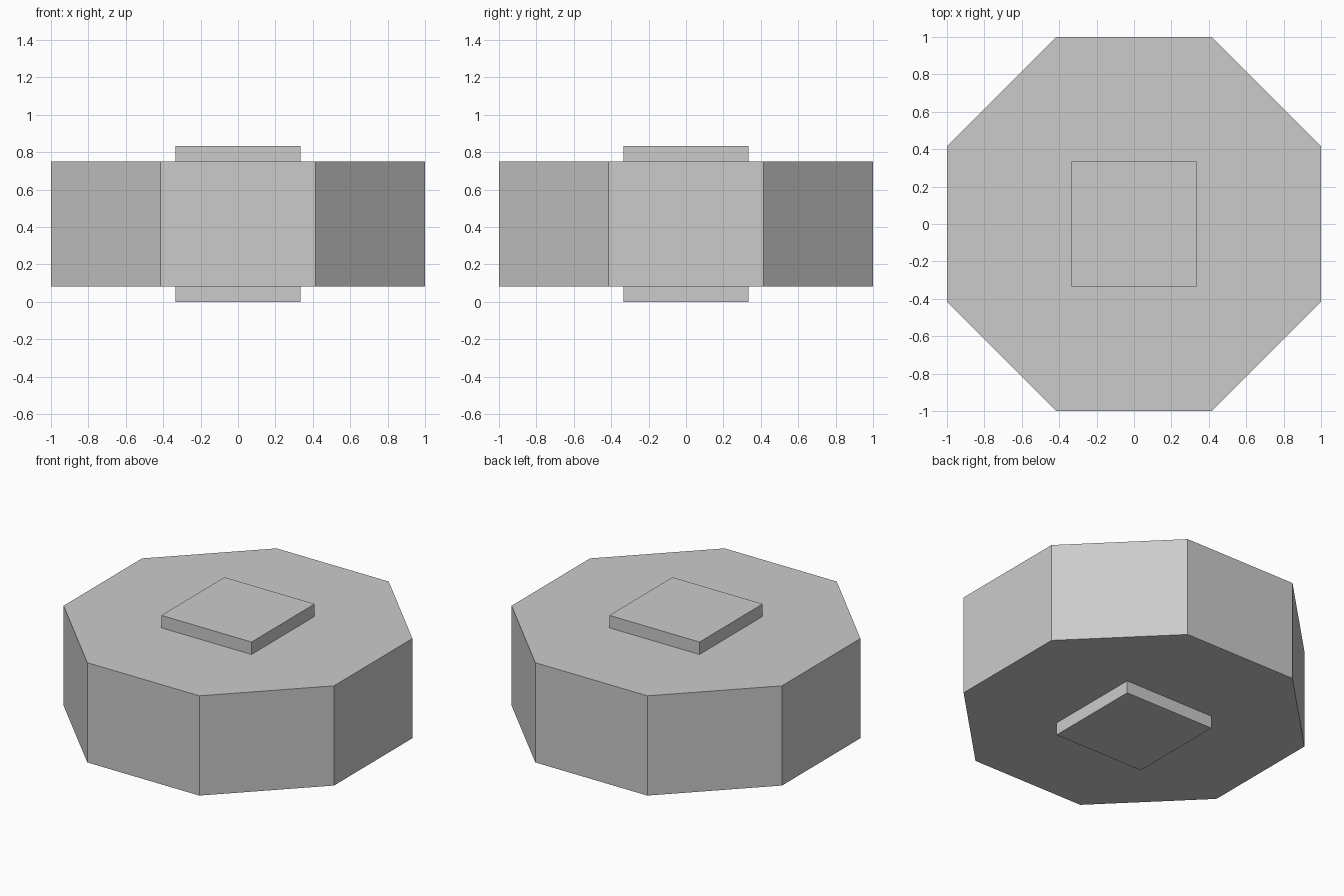
import bpy
import math

if "Cube" in bpy.data.objects:
    bpy.data.objects.remove(bpy.data.objects["Cube"])

BODY_BOTTOM, BODY_TOP, HEIGHT = 0.0833, 0.75, 0.8333
HALF_PLATE = 0.3333


def add_prism(name, sides, apothem, z0, z1):
    """Upright regular prism with flat sides facing the x and y axes."""
    bpy.ops.mesh.primitive_cylinder_add(
        vertices=sides,
        radius=apothem / math.cos(math.pi / sides),
        depth=z1 - z0,
        location=(0, 0, (z0 + z1) / 2),
        rotation=(0, 0, math.pi / sides),
    )
    obj = bpy.context.object
    obj.name = name
    bpy.ops.object.transform_apply(location=False, rotation=True, scale=False)
    return obj


# Octagonal main body
add_prism("octagonal_body", 8, 1.0, BODY_BOTTOM, BODY_TOP)

# Square core that passes through the body and stands proud at both ends
add_prism("square_core", 4, HALF_PLATE, 0.0, HEIGHT)
